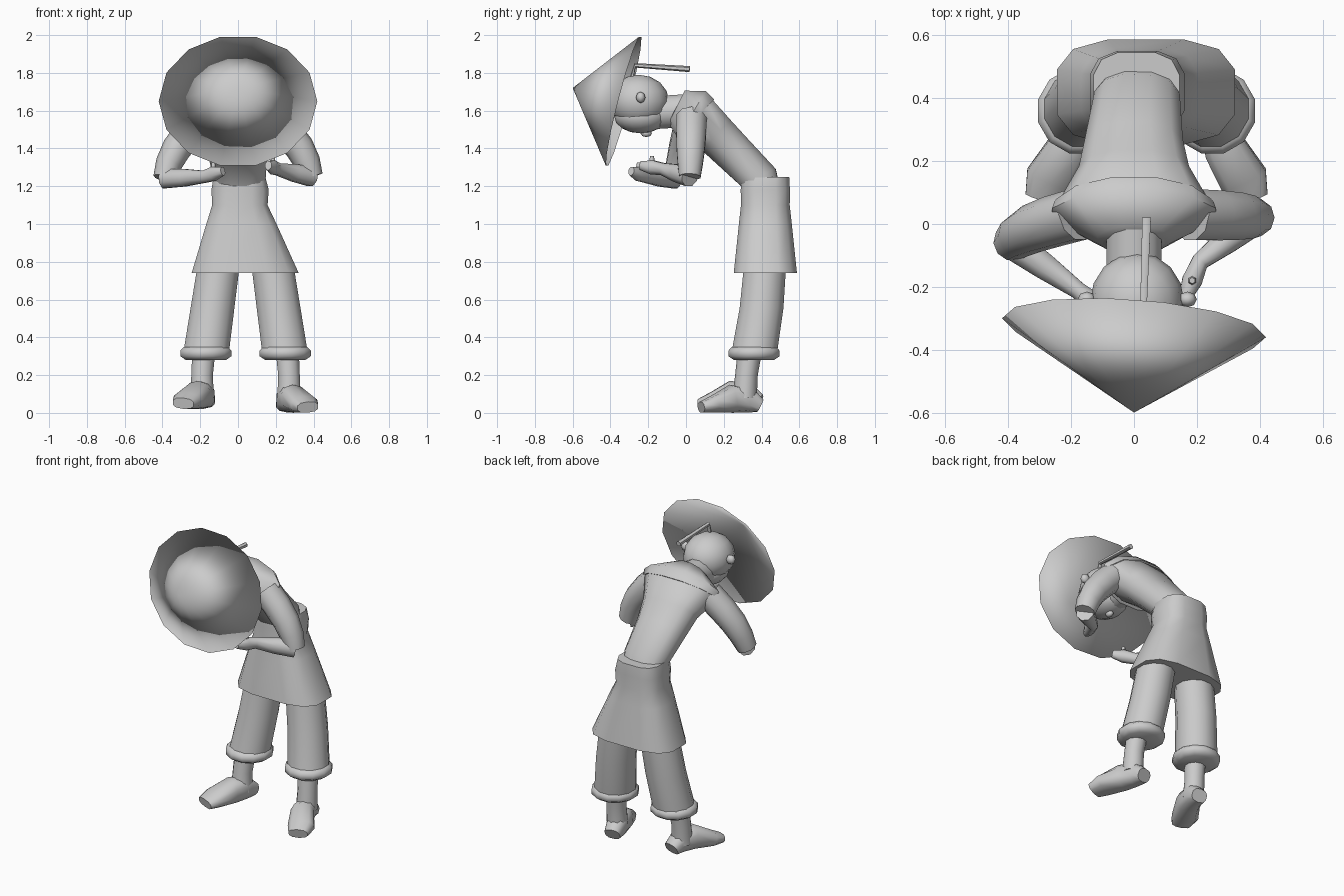
import bpy, bmesh, math
from mathutils import Vector

cube = bpy.data.objects.get("Cube")
if cube:
    bpy.data.objects.remove(cube, do_unlink=True)

grey = bpy.data.materials.new("plain grey")
grey.use_nodes = True
tone = (0.6, 0.6, 0.6, 1)
grey.diffuse_color = tone
grey.node_tree.nodes["Principled BSDF"].inputs["Base Color"].default_value = tone

X_AXIS, Y_AXIS, Z_AXIS = Vector((1, 0, 0)), Vector((0, 1, 0)), Vector((0, 0, 1))
SIDES = (("left", 1), ("right", -1))


def finish(name, bm, angle=60):
    """Turn a bmesh into a shaded grey object."""
    bmesh.ops.recalc_face_normals(bm, faces=bm.faces)
    mesh = bpy.data.meshes.new(name)
    bm.to_mesh(mesh)
    bm.free()
    mesh.materials.append(grey)
    obj = bpy.data.objects.new(name, mesh)
    bpy.context.collection.objects.link(obj)
    bpy.ops.object.select_all(action='DESELECT')
    obj.select_set(True)
    bpy.context.view_layer.objects.active = obj
    bpy.ops.object.shade_smooth_by_angle(angle=math.radians(angle))


def loft(name, points, widths, depths=None, ref=X_AXIS, sides=12, power=1.0, level=False):
    """Skin elliptical sections along a path and cap both ends."""
    bm = bmesh.new()
    points = [Vector(p) for p in points]
    depths = depths or widths
    last = len(points) - 1
    loops = []
    for i, (point, width, depth) in enumerate(zip(points, widths, depths)):
        along = (points[min(i + 1, last)] - points[max(i - 1, 0)]).normalized()
        if level:
            along = Z_AXIS
        across = (ref - ref.dot(along) * along).normalized()
        over = along.cross(across)
        loop = []
        for k in range(sides):
            turn = math.tau * (k + 0.5) / sides
            c, s = math.cos(turn), math.sin(turn)
            c = math.copysign(abs(c) ** power, c)
            s = math.copysign(abs(s) ** power, s)
            loop.append(bm.verts.new(point + across * width * c + over * depth * s))
        loops.append(loop)
    for low, high in zip(loops, loops[1:]):
        for k in range(sides):
            n = (k + 1) % sides
            bm.faces.new((low[k], low[n], high[n], high[k]))
    bm.faces.new(loops[0])
    bm.faces.new(loops[-1])
    finish(name, bm)


def ball(name, centre, radii, segments=16):
    bm = bmesh.new()
    bmesh.ops.create_uvsphere(bm, u_segments=segments, v_segments=segments // 2, radius=1)
    bmesh.ops.scale(bm, vec=radii, verts=bm.verts)
    bmesh.ops.translate(bm, vec=centre, verts=bm.verts)
    finish(name, bm, angle=70)


# Conical hat: outer and inner shells sharing one tilted, fully smooth rim
bm = bmesh.new()
centre = Vector((0, -0.33, 1.65))
across = Vector((0.42, -0.03, 0))
upward = Vector((0, 0.09, 0.35))
count = 14
turns = [math.tau * k / count for k in range(count)]
rim = [bm.verts.new(centre + across * math.cos(t) + upward * math.sin(t)) for t in turns]
for tip_y in (-0.6, -0.58):
    apex = bm.verts.new((0, tip_y, 1.72))
    for k in range(count):
        bm.faces.new((rim[k], rim[(k + 1) % count], apex))
finish("conical_hat", bm, angle=180)

# Head facing the ground, with jaw, nose, ears and neck
ball("head", (0.01, -0.25, 1.65), (0.15, 0.16, 0.14))
ball("face", (0.01, -0.24, 1.57), (0.12, 0.14, 0.09))
ball("nose", (0.01, -0.21, 1.48), (0.02, 0.03, 0.02), segments=8)
for label, side in SIDES:
    ball(label + "_ear", (0.01 + side * 0.16, -0.24, 1.67), (0.03, 0.025, 0.03), segments=8)
loft("neck", [(0, 0, 1.6), (0, -0.16, 1.59)], [0.09, 0.09])

# Thin braid sticking out behind the head
loft("braid", [(0.03, -0.29, 1.76), (0.03, -0.27, 1.84), (0.04, 0.02, 1.82)],
     [0.012, 0.012, 0.016], sides=6)

# Bent torso and the wide yoke over the shoulders
widths = [0.13, 0.14, 0.16, 0.18, 0.24, 0.1]
loft("torso", [(0.02, 0.42, 1.1), (0.01, 0.39, 1.24), (0, 0.25, 1.38), (0, 0.16, 1.47),
               (0, 0.06, 1.56), (0, -0.05, 1.62)],
     widths, [0.06 + 0.3 * w for w in widths], power=0.85)
widths = [0.26, 0.27, 0.12]
loft("collar_yoke", [(0, 0.05, 1.56), (0, 0.03, 1.58), (0, -0.05, 1.62)],
     widths, [0.06 + 0.33 * w for w in widths])

# Flared tunic skirt with a gathered waist
widths = [0.29, 0.19, 0.15, 0.155, 0.14]
heights = [0.74, 1, 1.1, 1.18, 1.25]
loft("tunic_skirt", [(w * 0.2 - 0.02, 0.42, h) for w, h in zip(widths, heights)],
     widths, [0.09 + 0.28 * w for w in widths], power=0.65, level=True)

# Arms: a bowed sleeve to the elbow, then a forearm ending in an open palm
poses = {
    "left": ((0.39, 0.02, 1.25), (0.21, -0.12, 1.29), (0.16, -0.24, 1.31)),
    "right": ((-0.39, -0.06, 1.24), (-0.18, -0.21, 1.25), (-0.08, -0.29, 1.28)),
}
for label, side in SIDES:
    shoulder = Vector((side * 0.18, 0.03, 1.56))
    elbow, wrist, tip = (Vector(p) for p in poses[label])
    steps = [k / 4 for k in range(5)]
    bow = X_AXIS * side * 0.04
    loft(label + "_sleeve",
         [shoulder.lerp(elbow, t) + bow * math.sin(math.pi * t) for t in steps],
         [0.085 - 0.025 * t * t for t in steps], ref=Y_AXIS, sides=10)
    palm = wrist.lerp(tip, 0.5)
    loft(label + "_forearm", [elbow, elbow.lerp(wrist, 0.5), wrist, palm, tip],
         [0.055, 0.05, 0.035, 0.04, 0.025], [0.055, 0.045, 0.03, 0.035, 0.02],
         ref=Z_AXIS, sides=8)
    loft(label + "_thumb", [palm, palm + Z_AXIS * 0.06], [0.02, 0.01], sides=6)

# Legs mirrored about the stance centre
for label, side in SIDES:
    def place(x, y, z):
        return Vector((0.04 + side * x, y, z))

    hip, hem = place(0.14, 0.42, 0.8), place(0.21, 0.36, 0.31)
    knee = hip.lerp(hem, 0.5) + Y_AXIS * 0.01
    loft(label + "_trouser_leg", [hip, knee, hem], [0.115, 0.12, 0.125], level=True)
    loft(label + "_trouser_cuff", [hem + Z_AXIS * h for h in (0.04, 0.02, -0.01, -0.03)],
         [0.12, 0.14, 0.14, 0.11])
    loft(label + "_ankle",
         [place(0.22, 0.34, 0.34), place(0.23, 0.32, 0.2), place(0.23, 0.31, 0.08)],
         [0.065, 0.06, 0.065], sides=10, level=True)
    # Each shoe section rests on the sole, so its centre height is its depth
    depths = [0.04, 0.07, 0.075, 0.045, 0.03]
    track = [(0.21, 0.39), (0.22, 0.33), (0.25, 0.24), (0.31, 0.14), (0.33, 0.08)]
    lift = Z_AXIS * (1 - side) * 0.01
    loft(label + "_shoe", [place(x, y, d) + lift for (x, y), d in zip(track, depths)],
         [0.05, 0.06, 0.07, 0.08, 0.06], depths, sides=10, power=0.8)
